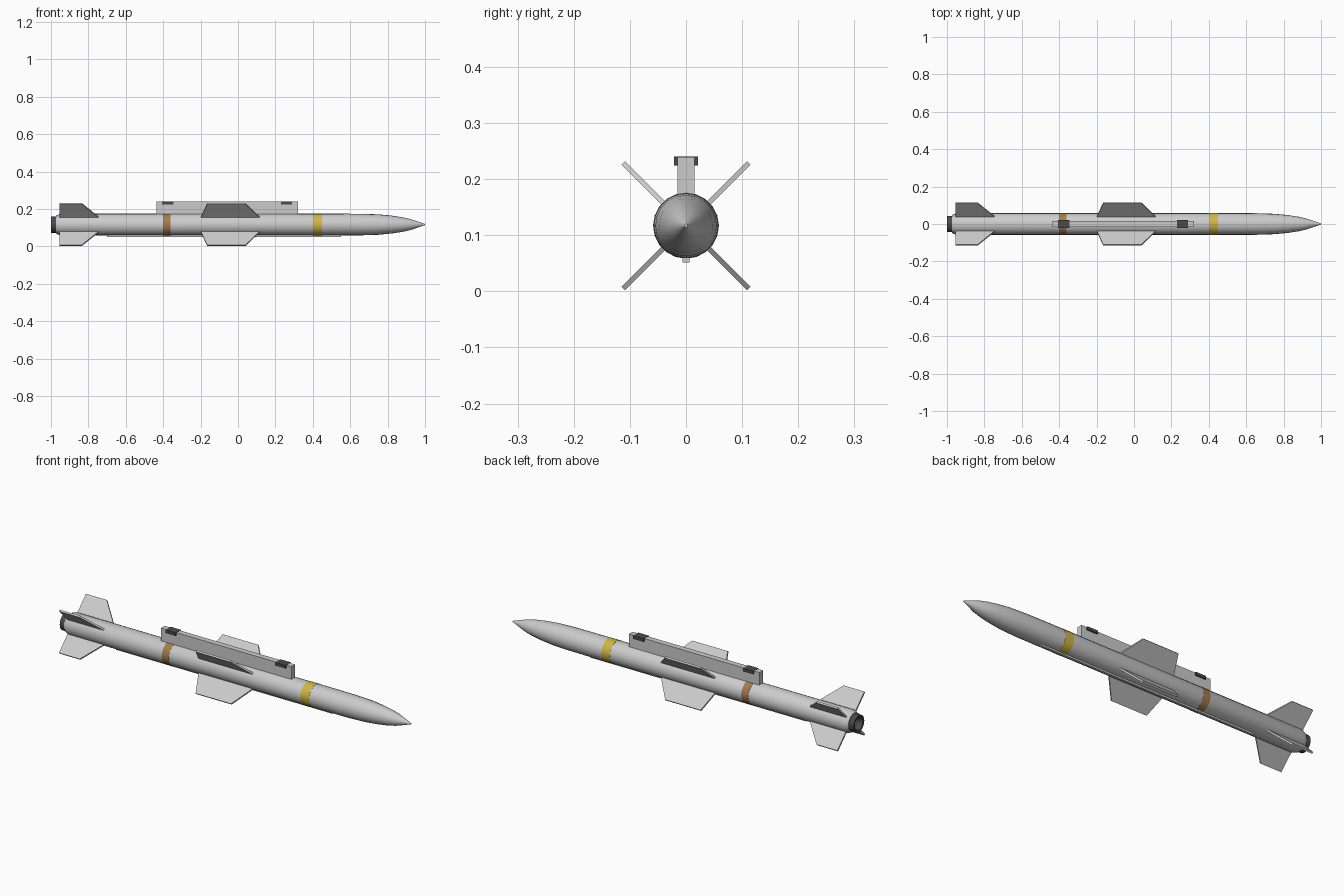
import bpy, bmesh, math
from mathutils import Matrix, Vector

if "Cube" in bpy.data.objects:
    bpy.data.objects.remove(bpy.data.objects["Cube"])

AXIS_Z = 0.117
R = 0.058
SIDES = 20


def material(name, color):
    m = bpy.data.materials.new(name)
    m.diffuse_color = (*color, 1)
    m.use_nodes = True
    m.node_tree.nodes["Principled BSDF"].inputs["Base Color"].default_value = m.diffuse_color
    return m


DARK = material("dark_metal", (0.07, 0.07, 0.07))
YELLOW = material("yellow_paint", (0.62, 0.47, 0.07))
BROWN = material("brown_paint", (0.36, 0.20, 0.08))


def finish(bm, name, mat=None, smooth=False):
    bmesh.ops.recalc_face_normals(bm, faces=bm.faces)
    me = bpy.data.meshes.new(name)
    bm.to_mesh(me)
    bm.free()
    ob = bpy.data.objects.new(name, me)
    bpy.context.collection.objects.link(ob)
    if mat:
        me.materials.append(mat)
    if smooth:
        bpy.ops.object.select_all(action='DESELECT')
        ob.select_set(True)
        bpy.context.view_layer.objects.active = ob
        bpy.ops.object.shade_smooth_by_angle(angle=math.radians(30))
    return ob


def lathe(name, profile, mat=None, closed=False):
    """Revolve (x, radius) points round the long axis."""
    bm = bmesh.new()
    rings = []
    for x, r in profile:
        rings.append([bm.verts.new((x, r * math.cos(a), AXIS_Z + r * math.sin(a)))
                      for a in (2 * math.pi * i / SIDES for i in range(SIDES))])
    pairs = list(zip(rings, rings[1:]))
    if closed:
        pairs.append((rings[-1], rings[0]))
    for a, b in pairs:
        for i in range(SIDES):
            j = (i + 1) % SIDES
            bm.faces.new((a[i], a[j], b[j], b[i]))
    if not closed:
        bm.faces.new(rings[0])
        bm.faces.new(rings[-1])
    return finish(bm, name, mat, True)


def box(name, x0, x1, half_y, z0, z1, mat=None):
    bm = bmesh.new()
    bmesh.ops.create_cube(bm, size=1)
    bmesh.ops.scale(bm, vec=(x1 - x0, 2 * half_y, z1 - z0), verts=bm.verts)
    bmesh.ops.translate(bm, vec=((x0 + x1) / 2, 0, (z0 + z1) / 2), verts=bm.verts)
    return finish(bm, name, mat)


def fin_set(name, outline, thick):
    """Four flat fins in an X, outline in (x, distance from axis)."""
    for k in range(4):
        bm = bmesh.new()
        face = bm.faces.new([bm.verts.new((x, -thick / 2, r)) for x, r in outline])
        ext = bmesh.ops.extrude_face_region(bm, geom=[face])
        verts = [v for v in ext["geom"] if isinstance(v, bmesh.types.BMVert)]
        bmesh.ops.translate(bm, vec=(0, thick, 0), verts=verts)
        bm.transform(Matrix.Translation((0, 0, AXIS_Z))
                     @ Matrix.Rotation(math.radians(45 + 90 * k), 4, 'X'))
        finish(bm, f"{name}_{k + 1}")


# Body tube with tapered tail
lathe("body", [(-0.972, 0.049), (-0.95, R), (0.56, R)])

# Pointed nose
lathe("nose", [(0.56, R), (0.66, 0.0575), (0.75, 0.0545), (0.82, 0.048),
               (0.88, 0.039), (0.92, 0.030), (0.96, 0.0165), (1.0, 0.003)])

# Hollow exhaust nozzle
lathe("nozzle", [(-0.965, 0.044), (-1.0, 0.044), (-1.0, 0.034),
                 (-0.975, 0.024), (-0.965, 0.024)], DARK, True)

# Painted bands
for name, x0, x1, mat in (("front_band", 0.40, 0.45, YELLOW),
                          ("rear_band", -0.40, -0.36, BROWN)):
    lathe(name, [(x0, R - 0.004), (x0, R + 0.0008), (x1, R + 0.0008), (x1, R - 0.004)], mat, True)

# Mid wings and tail fins
fin_set("wing", [(-0.20, 0.05), (0.12, 0.05), (0.04, 0.158), (-0.165, 0.158)], 0.009)
fin_set("tail_fin", [(-0.955, 0.05), (-0.74, 0.05), (-0.835, 0.158), (-0.955, 0.158)], 0.009)

# Launch rail with hanger pads on top
box("launch_rail", -0.435, 0.32, 0.015, 0.165, 0.239)
for name, x in (("rear_hanger", -0.375), ("front_hanger", 0.26)):
    box(name, x - 0.03, x + 0.03, 0.0215, 0.224, 0.24, DARK)

# Cable cover under the body
box("cable_cover", -0.70, 0.55, 0.006, 0.051, 0.07)
